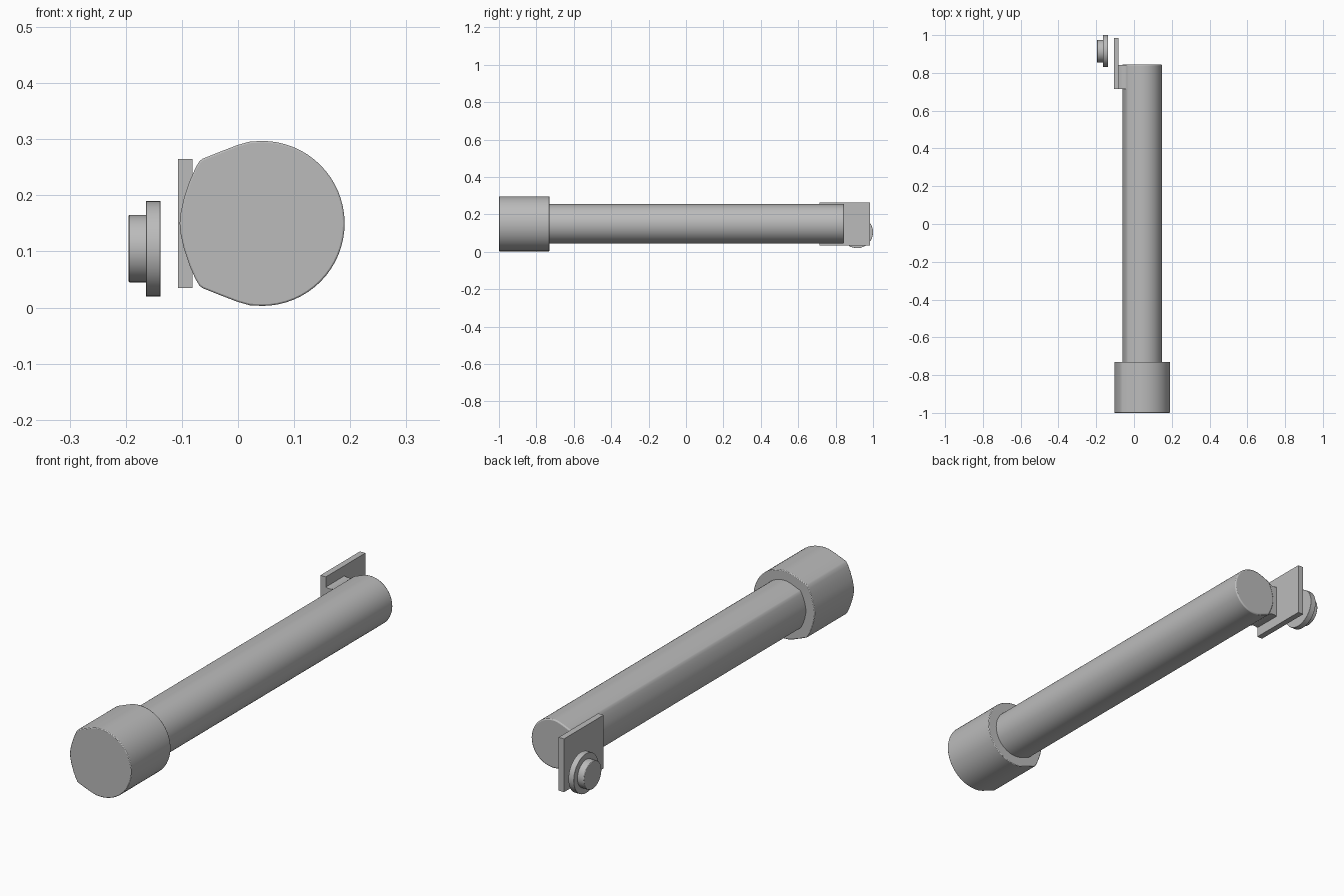
import bpy
import bmesh
from math import sin, cos, pi, radians
from mathutils import Vector

cube = bpy.data.objects.get("Cube")
if cube:
    bpy.data.objects.remove(cube, do_unlink=True)

grey = bpy.data.materials.new("plain grey")
grey.use_nodes = True
grey.diffuse_color = (0.5, 0.5, 0.5, 1)
grey.node_tree.nodes["Principled BSDF"].inputs["Base Color"].default_value = (0.5, 0.5, 0.5, 1)

AXIS_X, AXIS_Z = 0.043, 0.15


def extrude(name, points, direction, bevel=0):
    """Solid made by sweeping a closed outline along a straight direction."""
    bm = bmesh.new()
    face = bm.faces.new([bm.verts.new(p) for p in points])
    swept = bmesh.ops.extrude_face_region(bm, geom=[face], use_keep_orig=True)
    moved = [g for g in swept["geom"] if isinstance(g, bmesh.types.BMVert)]
    bmesh.ops.translate(bm, verts=moved, vec=Vector(direction))
    bmesh.ops.recalc_face_normals(bm, faces=bm.faces)
    mesh = bpy.data.meshes.new(name)
    bm.to_mesh(mesh)
    bm.free()
    mesh.materials.append(grey)
    obj = bpy.data.objects.new(name, mesh)
    bpy.context.collection.objects.link(obj)
    if bevel:
        mod = obj.modifiers.new("Soft rim", "BEVEL")
        mod.width = bevel
        mod.segments = 2
        mod.angle_limit = radians(60)
    bpy.ops.object.select_all(action="DESELECT")
    bpy.context.view_layer.objects.active = obj
    obj.select_set(True)
    bpy.ops.object.shade_smooth_by_angle(angle=radians(30))
    return obj


def mirrored(upper):
    """Close an upper outline with its reflection below the axis."""
    return upper + [(x, -z) for x, z in reversed(upper) if z > 0.001]


# Round section with a blunt, two-cornered left side
section = [(cos(i * pi / 32), sin(i * pi / 32)) for i in range(17)]
section += [(-0.15, 0.992), (-0.3, 0.95), (-0.52, 0.865), (-0.72, 0.785), (-0.76, 0.755),
            (-0.81, 0.67), (-0.88, 0.51), (-0.95, 0.3), (-0.99, 0.12), (-1, 0)]
section = mirrored(section)[:-1] + [mirrored(section)[-1]]


def barrel(name, radius, y0, y1, bevel):
    pts = [(AXIS_X + radius * x, y0, AXIS_Z + radius * z) for x, z in section]
    return extrude(name, pts, (0, y1 - y0, 0), bevel)


barrel("head", 0.147, -1.0, -0.73, 0.003)
barrel("shaft", 0.105, -0.74, 0.845, 0.005)

# Waisted bridge joining the shaft to the mounting plate
bridge = [(0.0, 0.085), (-0.025, 0.084), (-0.04, 0.075), (-0.053, 0.069),
          (-0.067, 0.068), (-0.085, 0.072)]
bridge += [(x, -z) for x, z in reversed(bridge)]
extrude("bridge", [(x, 0.715, AXIS_Z + z) for x, z in bridge], (0, 0.127, 0))

# Flat mounting plate
plate = [(0.715, 0.035), (0.985, 0.035), (0.985, 0.265), (0.715, 0.265)]
extrude("mounting_plate", [(-0.107, y, z) for y, z in plate], (0.026, 0, 0))


# Stepped button standing clear of the plate
def disc(name, radius, x0, x1, bevel):
    turn = [i * pi / 24 for i in range(48)]
    pts = [(x0, 0.915 + radius * cos(a), 0.105 + radius * sin(a)) for a in turn]
    return extrude(name, pts, (x1 - x0, 0, 0), bevel)


disc("button_flange", 0.085, -0.164, -0.138, 0.001)
disc("button_boss", 0.06, -0.195, -0.16, 0.002)
